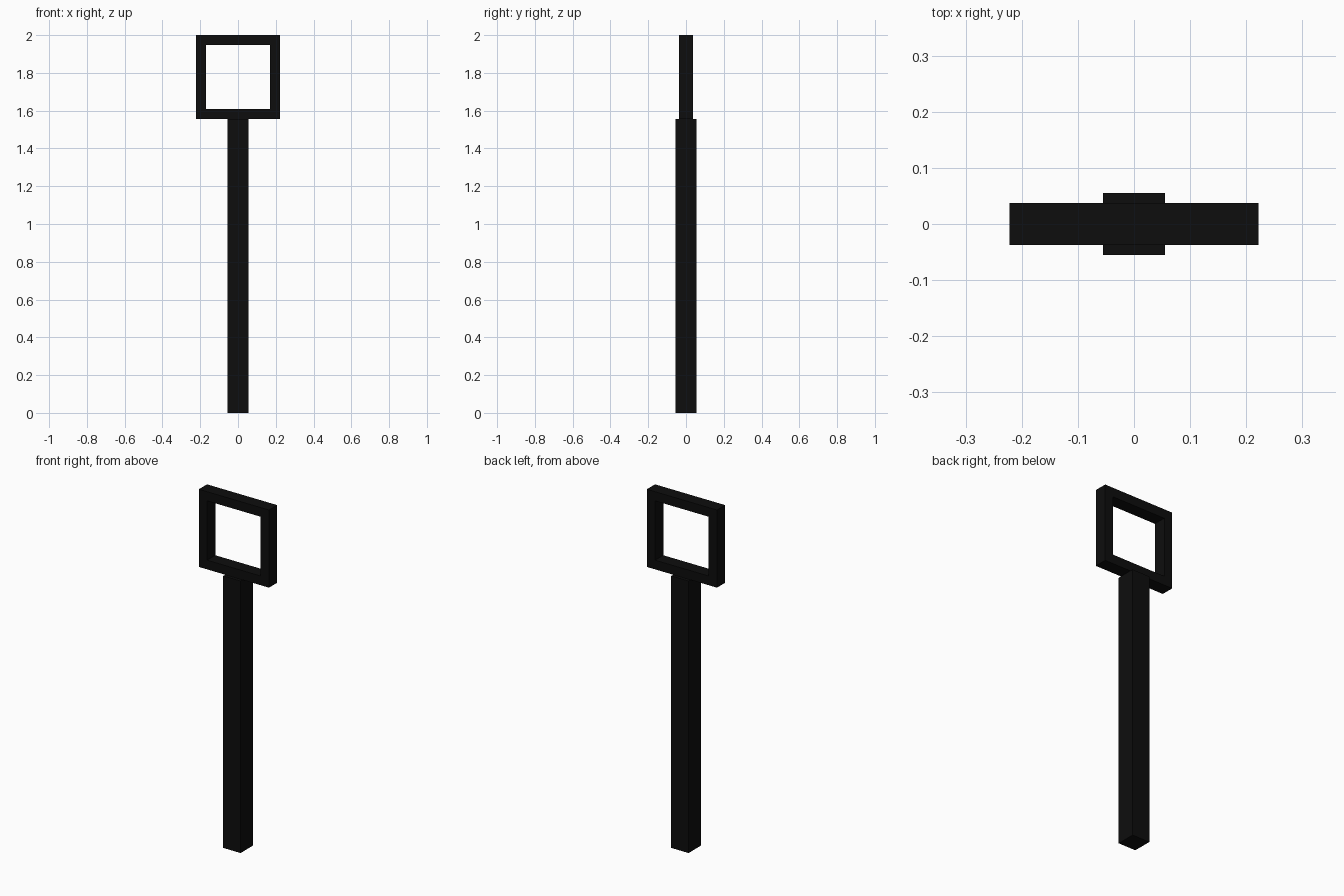
import bpy
import bmesh
from mathutils import Matrix

SHAFT_WIDTH = 0.11
SHAFT_TOP = 1.556
FRAME_SIZE = 0.444
BAR = 0.074

cube = bpy.data.objects.get("Cube")
if cube:
    bpy.data.objects.remove(cube, do_unlink=True)

black = bpy.data.materials.new("matte_black")
black.use_nodes = True
colour = (0.004, 0.004, 0.004, 1)
black.diffuse_color = colour
black.node_tree.nodes["Principled BSDF"].inputs["Base Color"].default_value = colour


def add_part(name, bm, location):
    bmesh.ops.recalc_face_normals(bm, faces=bm.faces)
    mesh = bpy.data.meshes.new(name)
    bm.to_mesh(mesh)
    bm.free()
    mesh.materials.append(black)
    part = bpy.data.objects.new(name, mesh)
    part.location = location
    bpy.context.collection.objects.link(part)
    return part


# Square shaft
bm = bmesh.new()
bmesh.ops.create_cube(bm, size=1)
bmesh.ops.scale(bm, vec=(SHAFT_WIDTH, SHAFT_WIDTH, SHAFT_TOP), verts=bm.verts)
add_part("shaft", bm, (0, 0, SHAFT_TOP / 2))

# Square frame: an upright box with a square hole bridged through it
bm = bmesh.new()
bmesh.ops.create_cube(bm, size=1)
bmesh.ops.scale(bm, vec=(FRAME_SIZE, BAR, FRAME_SIZE), verts=bm.verts)
sides = [f for f in bm.faces if abs(f.normal.y) > 0.9]
bmesh.ops.inset_individual(bm, faces=sides, thickness=BAR)
rims = [e for f in sides for e in f.edges]
bmesh.ops.delete(bm, geom=sides, context="FACES_ONLY")
bmesh.ops.bridge_loops(bm, edges=rims)
add_part("handle_frame", bm, (0, 0, SHAFT_TOP + FRAME_SIZE / 2))
